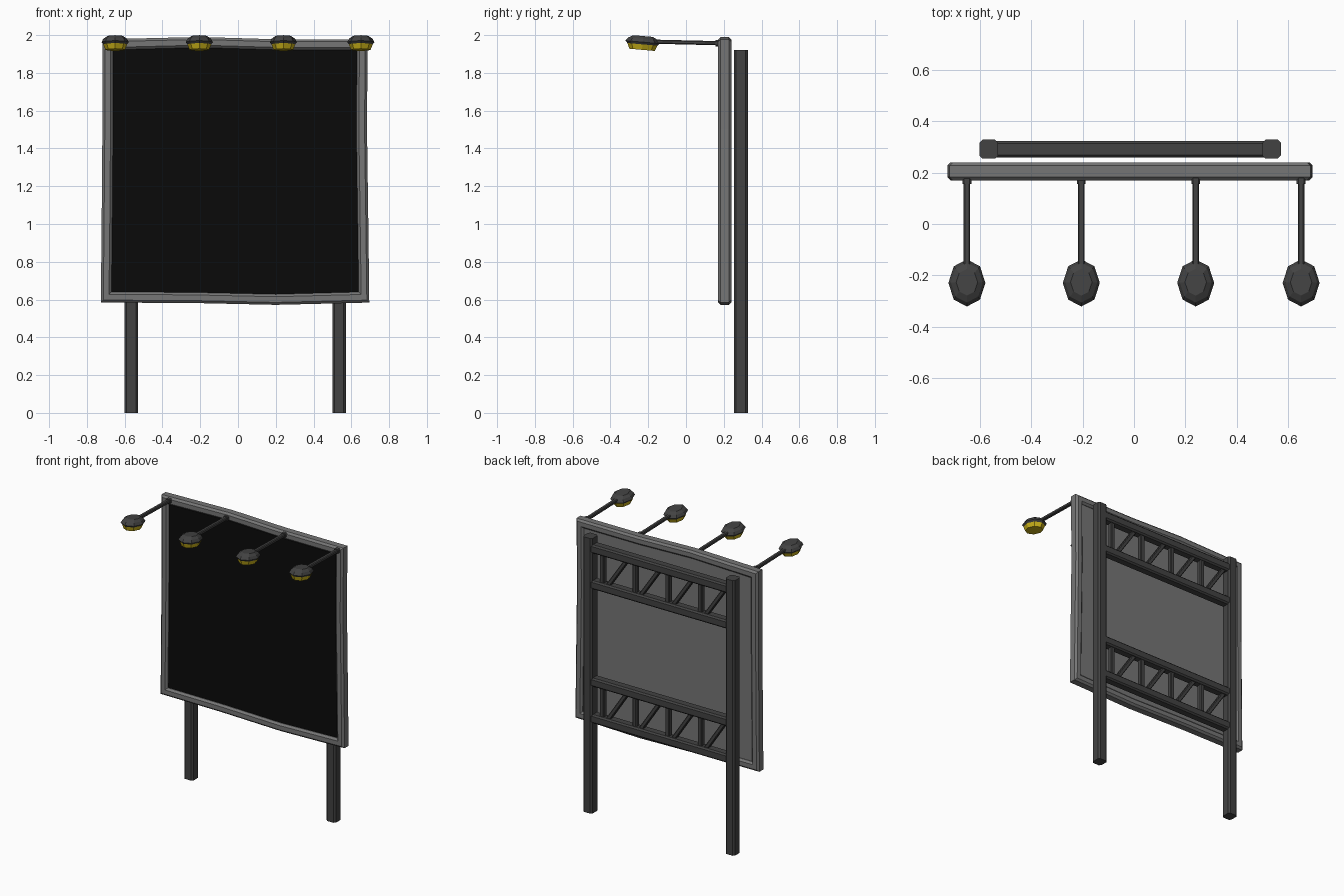
import bpy, bmesh, math
from mathutils import Vector, Matrix

if "Cube" in bpy.data.objects:
    bpy.data.objects.remove(bpy.data.objects["Cube"])


def material(name, color):
    m = bpy.data.materials.new(name)
    m.use_nodes = True
    m.diffuse_color = (*color, 1)
    m.node_tree.nodes["Principled BSDF"].inputs["Base Color"].default_value = (*color, 1)
    return m


FRAME = material("frame grey", (0.18, 0.18, 0.18))
STEEL = material("dark steel", (0.055, 0.055, 0.055))
BLACK = material("board black", (0.003, 0.003, 0.003))
YELLOW = material("lamp yellow", (0.6, 0.45, 0.01))


def finish(name, bm, *mats):
    bmesh.ops.recalc_face_normals(bm, faces=bm.faces)
    mesh = bpy.data.meshes.new(name)
    bm.to_mesh(mesh)
    bm.free()
    for m in mats:
        mesh.materials.append(m)
    obj = bpy.data.objects.new(name, mesh)
    bpy.context.collection.objects.link(obj)
    return obj


def chamfered(w, h, c):
    """Chamfered rectangle section with half sizes w, h."""
    return [(w, c - h), (w, h - c), (w - c, h), (c - w, h),
            (-w, h - c), (-w, c - h), (c - w, -h), (w - c, -h)]


def skin(bm, rings, closed=False):
    """Bridge rings of vertices; cap the ends unless the run is closed."""
    rings = [[bm.verts.new(p) for p in r] for r in rings]
    pairs = list(zip(rings, rings[1:] + rings[:1]))
    faces = []
    for a, b in pairs if closed else pairs[:-1]:
        faces.append([bm.faces.new((a[i - 1], a[i], b[i], b[i - 1])) for i in range(len(a))])
    if not closed:
        bm.faces.new(rings[0])
        faces.append([bm.faces.new(rings[-1])])
    return faces


def beam(name, a, b, w, h, c, mat=STEEL):
    a, b = Vector(a), Vector(b)
    d = (b - a).normalized()
    side = Vector((0, 1, 0)) if abs(d.y) < 0.7 else Vector((1, 0, 0))
    up = d.cross(side).normalized()
    bm = bmesh.new()
    skin(bm, [[p + side * u + up * v for u, v in chamfered(w, h, c)] for p in (a, b)])
    return finish(name, bm, mat)


# Slightly crooked outline of the board: x, z and outward direction
outline = [(-0.69, 1.95, -1, 1), (-0.2, 1.962, 0, 1), (0.2, 1.95, 0, 1),
           (0.658, 1.95, 1, 1), (0.655, 1.5, 1, 0), (0.662, 1.0, 1, 0),
           (0.667, 0.612, 1, -1), (0.2, 0.6, 0, -1), (-0.25, 0.61, 0, -1),
           (-0.698, 0.612, -1, -1), (-0.694, 1.0, -1, 0), (-0.69, 1.5, -1, 0)]
BOARD_Y = 0.205

bm = bmesh.new()
section = chamfered(0.028, 0.035, 0.013)
skin(bm, [[(x + ox * u, BOARD_Y + v, z + oz * u) for u, v in section]
          for x, z, ox, oz in outline], closed=True)
finish("board_frame", bm, FRAME)

# Board panel, black on the front and grey on the back
bm = bmesh.new()
skin(bm, [[(x, BOARD_Y + dy, z) for x, z, _, _ in outline] for dy in (-0.018, 0.018)])
panel = finish("board_panel", bm, FRAME, BLACK)
for f in panel.data.polygons:
    f.material_index = int(f.normal.y < -0.5)

# Posts
POST_Y = 0.291
POSTS = (-0.565, 0.535)
for label, x in zip(("right", "left"), POSTS):
    beam(label + "_post", (x, POST_Y, 0), (x, POST_Y, 1.92), 0.037, 0.036, 0.012)

# Two trusses, each with two chords, four uprights and four diagonals
for label, low, high in (("upper", 1.595, 1.845), ("lower", 0.66, 0.915)):
    for part, z in (("bottom", low), ("top", high)):
        beam(f"{label}_truss_{part}_chord", (POSTS[0], POST_Y, z), (POSTS[1], POST_Y, z),
             0.032, 0.03, 0.01)
    for i in range(4):
        x = 0.435 - 0.252 * i
        beam(f"{label}_truss_upright_{i + 1}", (x, POST_Y, low), (x, POST_Y, high),
             0.018, 0.016, 0.005)
        beam(f"{label}_truss_diagonal_{i + 1}", (x - 0.03, POST_Y, low),
             (x - 0.2, POST_Y, high), 0.016, 0.014, 0.005)

# Lamps: tilted eight-sided oval shades with a yellow lens on an arm
SHADE = [(0.052, 0.068, -0.033), (0.063, 0.08, -0.004), (0.072, 0.092, 0.008),
         (0.062, 0.078, 0.026), (0.042, 0.052, 0.04)]
for n, x in enumerate((-0.65, -0.205, 0.24, 0.65), 1):
    bm = bmesh.new()
    place = Matrix.Translation((x, -0.23, 1.955)) @ Matrix.Rotation(math.radians(-5), 4, "X")
    rings = [[place @ Vector((rx * math.cos(k * math.pi / 4), ry * math.sin(k * math.pi / 4), z))
              for k in range(8)] for rx, ry, z in SHADE]
    faces = skin(bm, rings)
    for f in faces[0]:
        f.material_index = 1
    bm.faces.ensure_lookup_table()
    bm.faces[-2].material_index = 1
    finish(f"lamp_{n}", bm, STEEL, YELLOW)
    beam(f"lamp_arm_{n}", (x, -0.16, 1.965), (x, 0.18, 1.957), 0.013, 0.011, 0.005)
    beam(f"lamp_bracket_{n}", (x, 0.155, 1.957), (x, 0.18, 1.957), 0.017, 0.016, 0.006)
